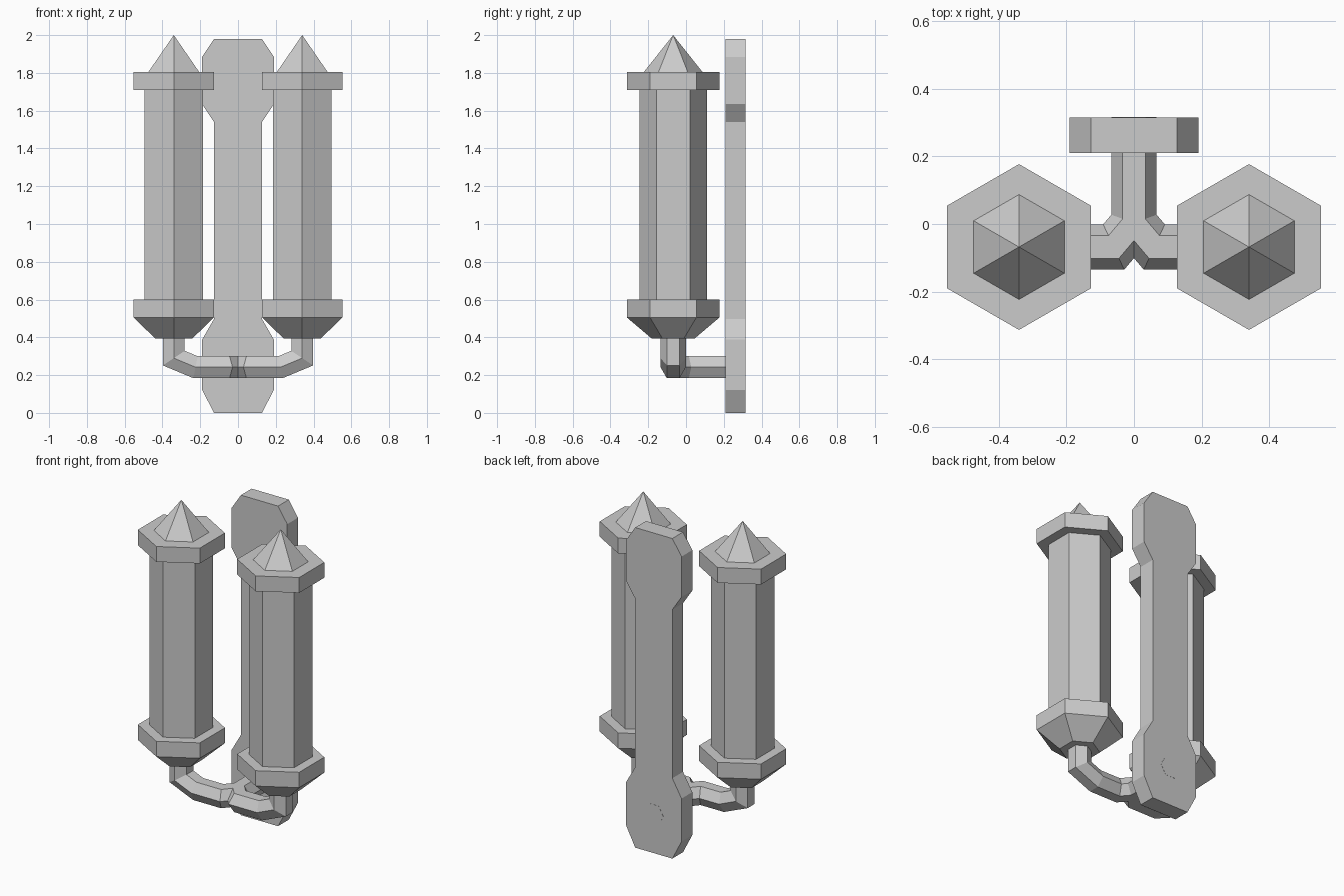
import bpy, bmesh
from math import sin, cos, pi
from mathutils import Vector

if "Cube" in bpy.data.objects:
    bpy.data.objects.remove(bpy.data.objects["Cube"])

LAMP_X, LAMP_Y, PIPE_Z = 0.34, -0.068, 0.242


def finish(name, bm):
    bmesh.ops.remove_doubles(bm, verts=bm.verts, dist=1e-5)
    bmesh.ops.recalc_face_normals(bm, faces=bm.faces)
    mesh = bpy.data.meshes.new(name)
    bm.to_mesh(mesh)
    bm.free()
    obj = bpy.data.objects.new(name, mesh)
    bpy.context.collection.objects.link(obj)
    return obj


def bridge(bm, rings):
    """Join successive rings with quads and cap both ends."""
    loops = [[bm.verts.new(p) for p in ring] for ring in rings]
    n = len(loops[0])
    for a, b in zip(loops, loops[1:]):
        for i in range(n):
            j = (i + 1) % n
            bm.faces.new((a[i], a[j], b[j], b[i]))
    bm.faces.new(loops[0])
    bm.faces.new(loops[-1])


def hex_lathe(name, profile, x, y):
    """Six-sided turned shape; the last profile point is the tip."""
    bm = bmesh.new()
    rings = [[Vector((x + r * sin(i * pi / 3), y + r * cos(i * pi / 3), z))
              for i in range(6)] for r, z in profile[:-1]]
    bridge(bm, rings)
    bm.verts.ensure_lookup_table()
    bm.faces.ensure_lookup_table()
    bmesh.ops.poke(bm, faces=[bm.faces[-1]])
    bm.verts.ensure_lookup_table()
    bm.verts[-1].co = (x, y, profile[-1][1])
    return finish(name, bm)


def hex_pipe(name, path, radius):
    """Sweep a hexagon along a path that starts along y, with mitred bends."""
    pts = [Vector(p) for p in path]
    dirs = [(b - a).normalized() for a, b in zip(pts, pts[1:])]
    ring = [pts[0] + Vector((radius * cos(i * pi / 3), 0, radius * sin(i * pi / 3)))
            for i in range(6)]
    rings = [ring]
    for k, d in enumerate(dirs):
        p = pts[k + 1]
        normal = d + dirs[k + 1] if k + 1 < len(dirs) else d
        ring = [v + d * ((p - v).dot(normal) / d.dot(normal)) for v in ring]
        rings.append(ring)
    bm = bmesh.new()
    bridge(bm, rings)
    return finish(name, bm)


# wall plate: half outline mirrored, then given thickness
half = [(0.127, 0.0), (0.19, 0.122), (0.19, 0.388), (0.127, 0.497),
        (0.127, 1.54), (0.19, 1.635), (0.19, 1.885), (0.127, 1.98)]
outline = half + [(-x, z) for x, z in reversed(half)]
bm = bmesh.new()
bridge(bm, [[Vector((x, y, z)) for x, z in outline] for y in (0.21, 0.315)])
finish("wall_plate", bm)

# lantern: lower cup, body, collar and pointed top
lantern = [(0.115, 0.395), (0.245, 0.505), (0.245, 0.60), (0.178, 0.60),
           (0.178, 1.71), (0.245, 1.71), (0.245, 1.805), (0.155, 1.805), (0, 2.0)]

for side, s in (("left", -1), ("right", 1)):
    hex_lathe(f"{side}_lantern", lantern, s * LAMP_X, LAMP_Y)
    # bracket arm: out of the plate, sideways, then up into the lantern
    hex_pipe(f"{side}_arm", [
        (0, 0.316, PIPE_Z), (0, 0.003, PIPE_Z), (s * 0.06, LAMP_Y, PIPE_Z),
        (s * 0.225, LAMP_Y, PIPE_Z), (s * LAMP_X, LAMP_Y, 0.29),
        (s * LAMP_X, LAMP_Y, 0.40)], 0.067)
